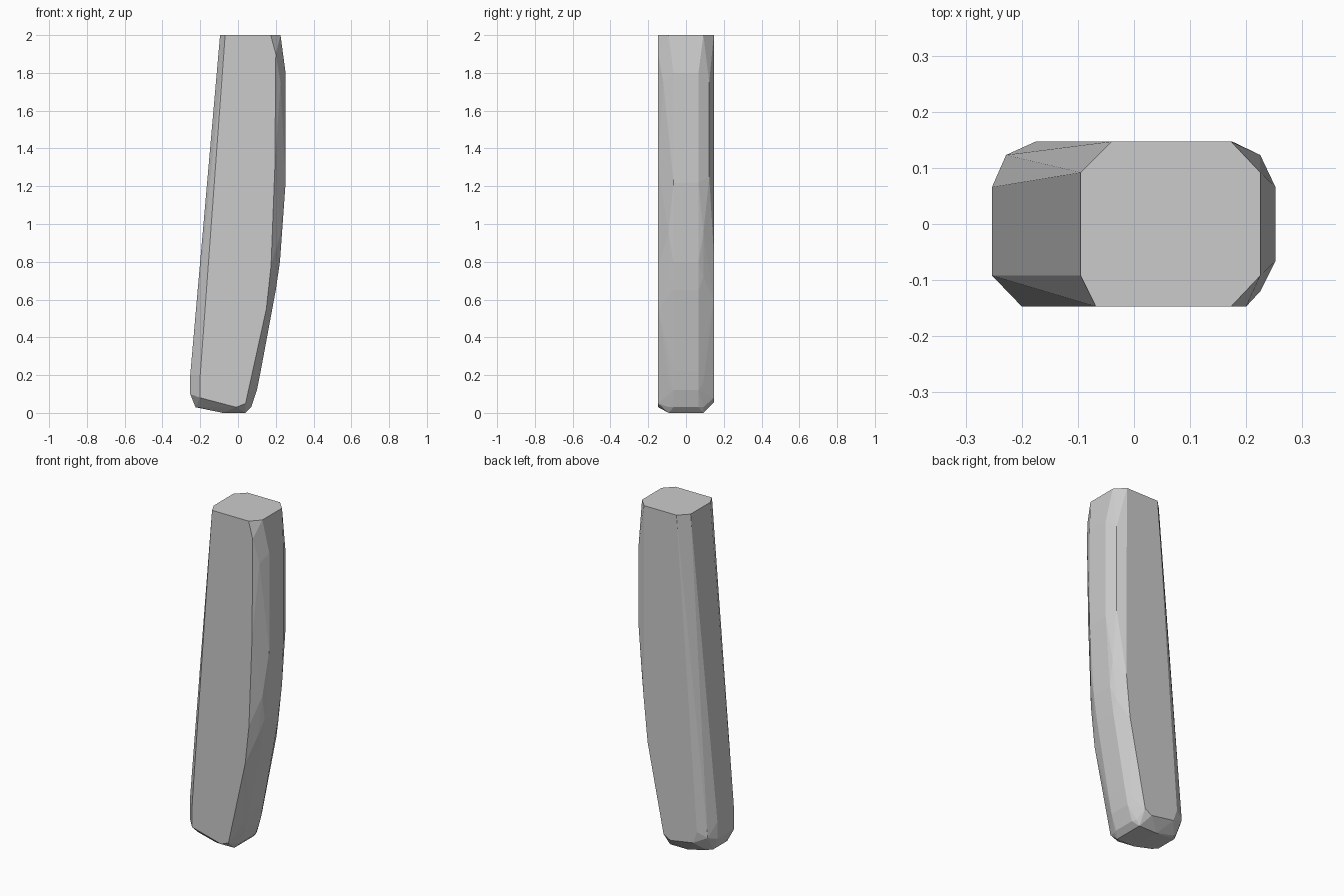
import bpy, bmesh

# Each outline is a list of (x, z) points at one or two depths; the bar is their convex skin
front_face = [(-0.068, 2), (0.173, 2), (0.2, 1.9), (0.195, 1.3), (0.175, 0.78), (0.15, 0.55),
              (0.04, 0.05), (-0.01, 0.03), (-0.2, 0.08), (-0.2, 0.2)]
back_face = [(-0.04, 2), (0.173, 2), (0.175, 1.75), (0.175, 0.85), (0.15, 0.6),
             (0.045, 0.08), (0.0, 0.055), (-0.15, 0.08), (-0.175, 0.15)]
rim = [(-0.095, 2), (0.225, 2), (0.225, 0.95), (0.2, 0.72), (0.095, 0.16),
       (0.06, 0.03), (0.04, 0.0), (-0.08, 0.0), (-0.2, 0.03)]
middle = [(0.252, 1.8), (0.252, 1.22), (0.222, 0.8), (0.2, 0.65), (0.12, 0.22),
          (0.1, 0.12), (0.07, 0.03), (-0.225, 0.03), (-0.253, 0.1), (-0.253, 0.2)]

layers = [(front_face, -0.147), (back_face, 0.147), (rim, -0.092), (rim, 0.092),
          (middle, -0.066), (middle, 0.066)]

bm = bmesh.new()
for outline, y in layers:
    for x, z in outline:
        bm.verts.new((x, y, z))

# Extra bevel corners on the long edges
for x, y, z in [(-0.228, 0.123, 0.12), (-0.253, -0.092, 0.2), (-0.253, -0.092, 0.1),
                (0.225, -0.12, 1.75), (0.225, 0.123, 1.75), (0.225, 0.123, 1.25)]:
    bm.verts.new((x, y, z))

hull = bmesh.ops.convex_hull(bm, input=bm.verts)
unused = {g for g in hull["geom_interior"] + hull["geom_unused"] if isinstance(g, bmesh.types.BMVert)}
bmesh.ops.delete(bm, geom=list(unused), context='VERTS')
bmesh.ops.dissolve_limit(bm, angle_limit=0.01, verts=bm.verts, edges=bm.edges)
bmesh.ops.recalc_face_normals(bm, faces=bm.faces)

# Faceted bar with flat faces
mesh = bpy.data.meshes.new("faceted_bar")
bm.to_mesh(mesh)
bm.free()
bar = bpy.data.objects.new("faceted_bar", mesh)
bpy.context.collection.objects.link(bar)
